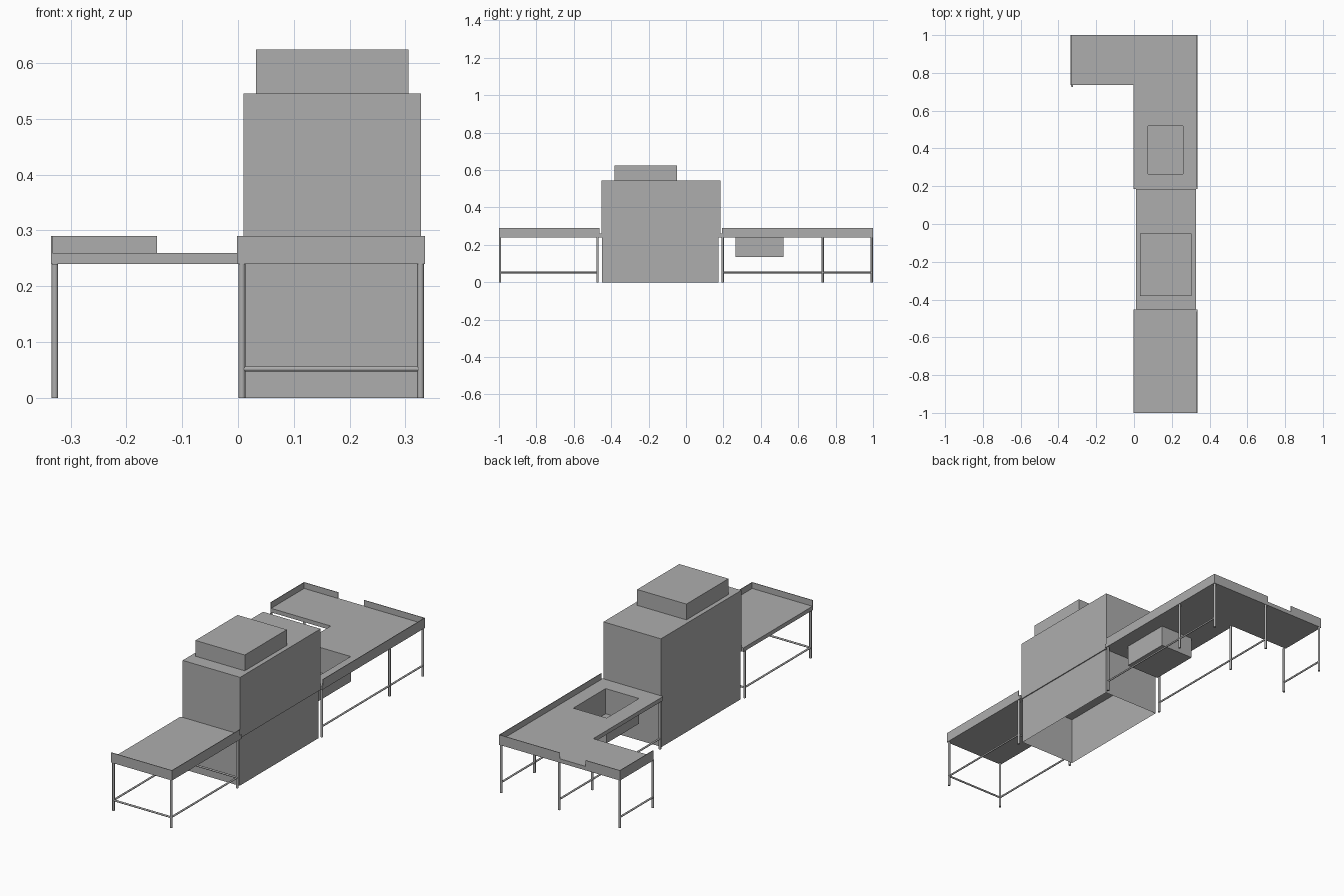
import bpy
import bmesh
from mathutils import Vector

cube = bpy.data.objects.get("Cube")
if cube:
    bpy.data.objects.remove(cube, do_unlink=True)

steel = bpy.data.materials.new("brushed_grey_steel")
steel.use_nodes = True
COLOUR = (0.42, 0.42, 0.42, 1)
steel.diffuse_color = COLOUR
steel.node_tree.nodes["Principled BSDF"].inputs["Base Color"].default_value = COLOUR

DECK, UNDER, LIP = 0.26, 0.24, 0.29   # table top, underside and rim heights
T = 0.003                             # sheet thickness
LEFT, MID, RIGHT = -0.335, -0.002, 0.335
FRONT, BACK = -1.0, 1.0


def finish(name, bm):
    bmesh.ops.recalc_face_normals(bm, faces=bm.faces)
    mesh = bpy.data.meshes.new(name)
    bm.to_mesh(mesh)
    bm.free()
    mesh.materials.append(steel)
    obj = bpy.data.objects.new(name, mesh)
    bpy.context.collection.objects.link(obj)
    return obj


def box(name, x, y, z, open_side=None):
    """Box from ranges; open_side drops the face with that z direction."""
    bm = bmesh.new()
    bmesh.ops.create_cube(bm, size=1)
    for v in bm.verts:
        v.co = [r[0] if c < 0 else r[1] for c, r in zip(v.co, (x, y, z))]
    bm.normal_update()
    if open_side:
        lid = [f for f in bm.faces if f.normal.z * open_side > 0.5]
        bmesh.ops.delete(bm, geom=lid, context='FACES')
    return finish(name, bm)


def tube(name, start, end, radius):
    start, end = Vector(start), Vector(end)
    axis = end - start
    bm = bmesh.new()
    bmesh.ops.create_cone(bm, cap_ends=True, segments=12, radius1=radius,
                          radius2=radius, depth=axis.length)
    turn = axis.to_track_quat('Z', 'Y').to_matrix()
    for v in bm.verts:
        v.co = turn @ v.co + (start + end) / 2
    for f in bm.faces:
        f.smooth = len(f.verts) == 4
    return finish(name, bm)


def deck(name, xs, ys, skip):
    """Table top made of a grid of cells, leaving out the skipped ones."""
    bm = bmesh.new()
    for i in range(len(xs) - 1):
        for j in range(len(ys) - 1):
            if not skip(i, j):
                bm.faces.new([bm.verts.new((xs[a], ys[b], DECK)) for a, b in
                              ((i, j), (i + 1, j), (i + 1, j + 1), (i, j + 1))])
    bmesh.ops.remove_doubles(bm, verts=bm.verts, dist=0.0001)
    slab = bmesh.ops.extrude_face_region(bm, geom=bm.faces[:])
    for v in slab["geom"]:
        if isinstance(v, bmesh.types.BMVert):
            v.co.z = UNDER
    return finish(name, bm)


# Machine: hollow base, wash chamber and hood box
box("machine_base", (0.012, 0.323), (-0.449, 0.175), (0, UNDER), open_side=-1)
box("wash_chamber", (0.01, 0.328), (-0.452, 0.184), (UNDER, 0.545))
box("top_hood", (0.032, 0.305), (-0.382, -0.049), (0.545, 0.624))

# Table tops; the long one turns a corner and has a sink opening
SINK_X, SINK_Y = (0.075, 0.26), (0.264, 0.52)
CORNER_Y = 0.736
deck("front_table_top", (MID, RIGHT), (FRONT, -0.452), lambda i, j: False)
deck("corner_table_top", (LEFT, MID, *SINK_X, RIGHT),
     (0.184, *SINK_Y, CORNER_Y, BACK),
     lambda i, j: (i == 0 and j < 3) or (i == 2 and j == 1))
box("sink_bowl", SINK_X, SINK_Y, (0.134, DECK), open_side=1)

# Raised rims around the outer edges
RIM = (UNDER, LIP)
box("front_end_rim", (MID, RIGHT), (FRONT, FRONT + T), RIM)
box("front_side_rim", (RIGHT - T, RIGHT), (FRONT, -0.463), RIM)
box("corner_side_rim", (RIGHT - T, RIGHT), (0.192, BACK), RIM)
box("back_rim_long", (MID, RIGHT), (BACK - T, BACK), RIM)
box("back_rim_short", (LEFT, -0.145), (BACK - T, BACK), RIM)
box("corner_end_rim", (LEFT, LEFT + T), (CORNER_Y, BACK), RIM)

# Legs in rows along each table side, joined by low rails
OUT, IN, FAR = 0.327, 0.007, -0.328
FRONT_ROWS, BACK_ROWS = (-0.994, -0.473), (0.196, 0.731, 0.993)
RAIL_Z = 0.052
for label, x, rows in (("front_outer", OUT, FRONT_ROWS),
                       ("front_inner", IN, FRONT_ROWS),
                       ("back_outer", OUT, BACK_ROWS),
                       ("back_inner", IN, BACK_ROWS),
                       ("corner_end", FAR, BACK_ROWS[1:])):
    for n, y in enumerate(rows):
        tube(f"{label}_leg_{n + 1}", (x, y, 0), (x, y, UNDER), 0.006)
    tube(f"{label}_rail", (x, rows[0], RAIL_Z), (x, rows[-1], RAIL_Z), 0.0045)
for n, y in enumerate(FRONT_ROWS):
    tube(f"front_cross_rail_{n + 1}", (IN, y, RAIL_Z), (OUT, y, RAIL_Z), 0.0045)
